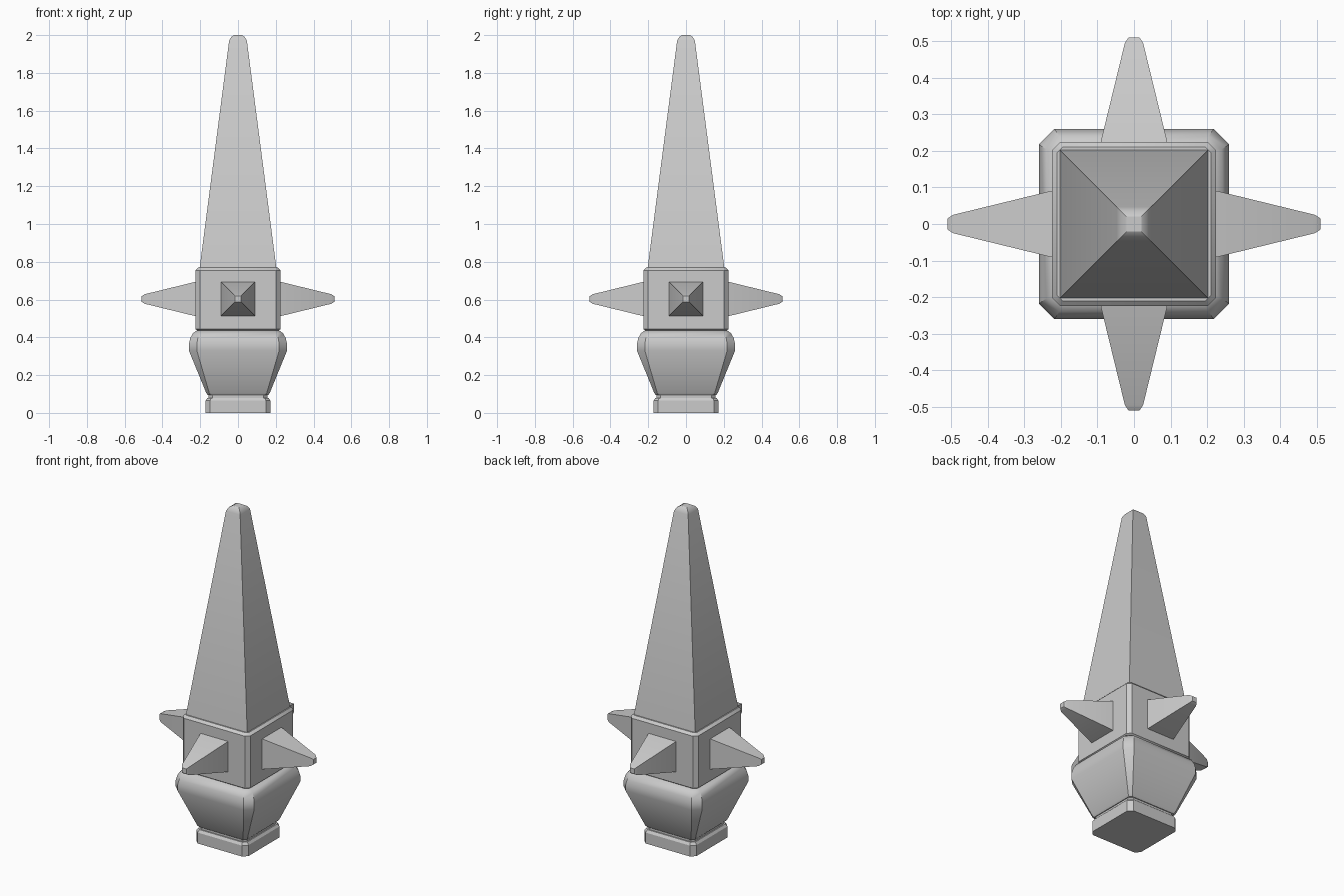
import bpy, bmesh, math
from mathutils import Matrix

cube = bpy.data.objects.get("Cube")
if cube:
    bpy.data.objects.remove(cube, do_unlink=True)

stone = bpy.data.materials.new("grey_stone")
stone.use_nodes = True
GREY = (0.6, 0.6, 0.6, 1)
stone.diffuse_color = GREY
stone.node_tree.nodes["Principled BSDF"].inputs["Base Color"].default_value = GREY


def section(half, cut):
    """Square outline, with cut corners when cut is above zero."""
    a, b = half, half - cut
    if cut == 0:
        return [(a, -a), (a, a), (-a, a), (-a, -a)]
    return [(a, -b), (a, b), (b, a), (-b, a), (-a, b), (-a, -b), (-b, -a), (b, -a)]


def loft(name, rings, matrix=Matrix()):
    """Closed solid through rings of (height, half width, corner cut)."""
    bm = bmesh.new()
    loops = [[bm.verts.new((x, y, z)) for x, y in section(h, c)] for z, h, c in rings]
    for low, high in zip(loops, loops[1:]):
        n = len(low)
        for i in range(n):
            j = (i + 1) % n
            bm.faces.new((low[i], low[j], high[j], high[i]))
    bm.faces.new(loops[0][::-1])
    bm.faces.new(loops[-1])
    bm.transform(matrix)
    bmesh.ops.recalc_face_normals(bm, faces=bm.faces[:])
    mesh = bpy.data.meshes.new(name)
    bm.to_mesh(mesh)
    bm.free()
    mesh.materials.append(stone)
    obj = bpy.data.objects.new(name, mesh)
    bpy.context.collection.objects.link(obj)
    bpy.ops.object.select_all(action="DESELECT")
    obj.select_set(True)
    bpy.context.view_layer.objects.active = obj
    bpy.ops.object.shade_smooth_by_angle(angle=math.radians(32))
    return obj


# Foot and the narrow groove above it
loft("foot", [(0, 0.172, 0.025), (0.065, 0.172, 0.025), (0.08, 0.162, 0.02)])
loft("neck", [(0.07, 0.155, 0.02), (0.105, 0.155, 0.02)])

# Flared bowl with a rounded shoulder
loft("bowl", [(0.095, 0.16, 0.015), (0.105, 0.168, 0.016), (0.33, 0.26, 0.042),
              (0.365, 0.26, 0.042), (0.395, 0.253, 0.04), (0.42, 0.24, 0.036),
              (0.435, 0.22, 0.03)])

# Square block with bevelled edges
loft("block", [(0.43, 0.205, 0.012), (0.443, 0.224, 0.022),
               (0.755, 0.224, 0.022), (0.769, 0.21, 0.014)])

# Tall spire with a blunt tip
loft("spire", [(0.76, 0.204, 0), (1.97, 0.047, 0), (1.99, 0.036, 0), (2.0, 0.02, 0)])

# Four side spikes
for i, side in enumerate(("left", "back", "right", "front")):
    turn = Matrix.Rotation(i * math.pi / 2, 4, "Z") @ Matrix.Rotation(math.pi / 2, 4, "Y")
    loft(side + "_spike", [(0.2, 0.097, 0), (0.495, 0.025, 0), (0.51, 0.015, 0)],
         Matrix.Translation((0, 0, 0.603)) @ turn)
